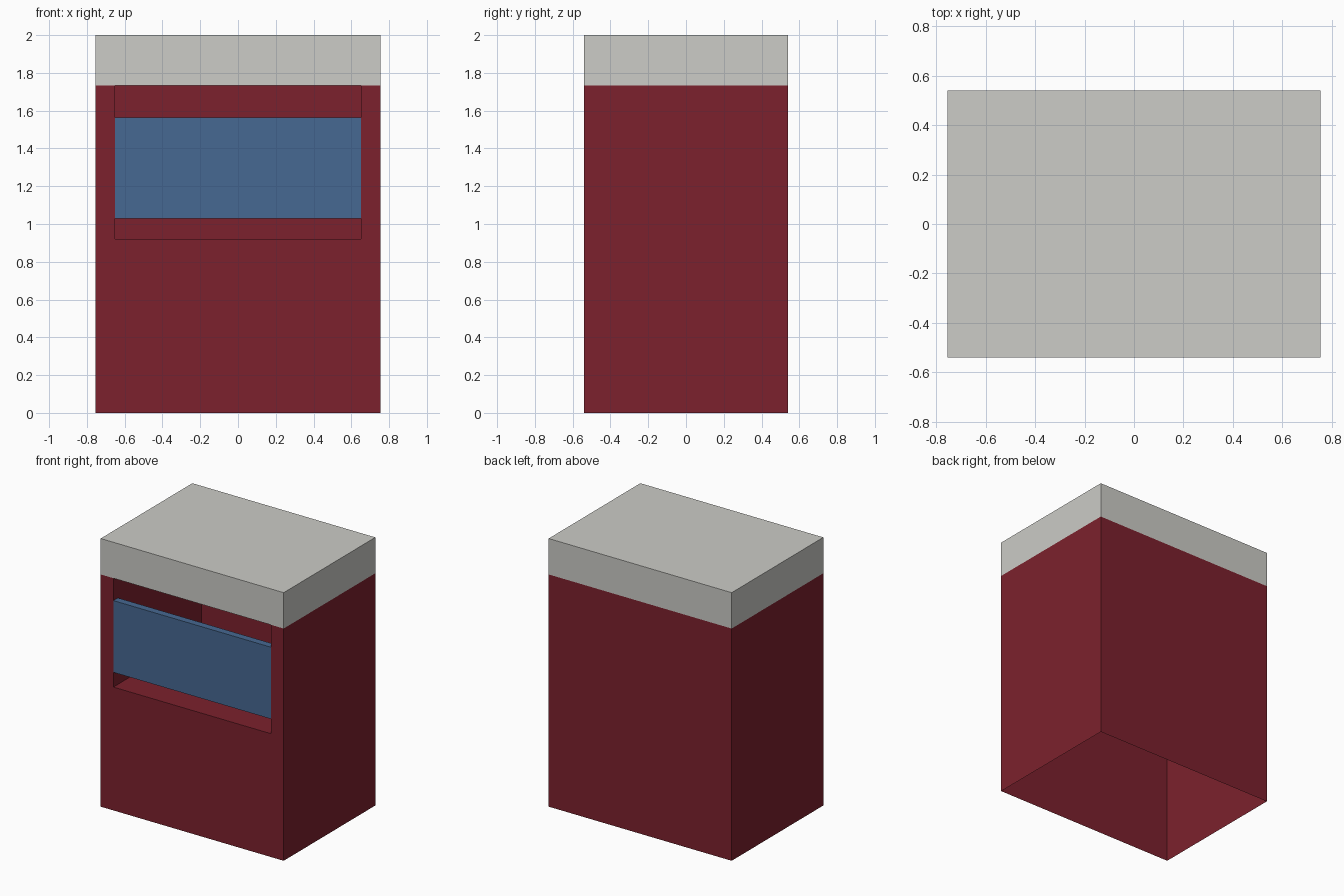
import bpy, bmesh

if "Cube" in bpy.data.objects:
    bpy.data.objects.remove(bpy.data.objects["Cube"])

W, D, H = 0.755, 0.54, 2.0          # half width, half depth, height
BAND = 1.732                        # lower edge of the pale top band
OX, OZ0, OZ1, OY = 0.65, 0.92, BAND, 0.50   # chute opening and its back


def material(name, rgb):
    m = bpy.data.materials.new(name)
    lin = [((c / 255 + 0.055) / 1.055) ** 2.4 for c in rgb]
    m.diffuse_color = (*lin, 1)
    m.use_nodes = True
    m.node_tree.nodes["Principled BSDF"].inputs["Base Color"].default_value = m.diffuse_color
    return m


red = material("dark red", (124, 33, 45))
pale = material("pale grey", (204, 204, 199))
blue = material("blue", (70, 104, 146))


def shell(name, mat, quads):
    """Thin sheet object from four-cornered faces."""
    bm = bmesh.new()
    for q in quads:
        bm.faces.new([bm.verts.new(p) for p in q])
    bmesh.ops.remove_doubles(bm, verts=bm.verts, dist=1e-5)
    me = bpy.data.meshes.new(name)
    bm.to_mesh(me)
    bm.free()
    me.materials.append(mat)
    ob = bpy.data.objects.new(name, me)
    bpy.context.collection.objects.link(ob)
    return ob


def front(x0, x1, z0, z1, y):
    """Wall piece facing -y."""
    return [(x0, y, z0), (x1, y, z0), (x1, y, z1), (x0, y, z1)]


def side(x, y0, y1, z0, z1):
    """Wall piece facing +x when y0 < y1, -x when reversed."""
    return [(x, y0, z0), (x, y1, z0), (x, y1, z1), (x, y0, z1)]


def level(x, y0, y1, z):
    """Horizontal piece facing up when y0 < y1, down when reversed."""
    return [(-x, y0, z), (x, y0, z), (x, y1, z), (-x, y1, z)]


def three_walls(z0, z1):
    return [side(W, -D, D, z0, z1), side(-W, D, -D, z0, z1),
            front(W, -W, z0, z1, D)]


# body: open underneath, front wall framed around the chute opening
shell("body", red, three_walls(0, BAND) + [
    front(-W, W, 0, OZ0, -D),
    front(-W, -OX, OZ0, BAND, -D),
    front(OX, W, OZ0, BAND, -D)])

# top band with roof
shell("top_band", pale, three_walls(BAND, H) + [
    front(-W, W, BAND, H, -D), level(W, -D, D, H)])

# chute recess: back, sides, floor and ceiling facing inwards
shell("chute_recess", red, [
    front(-OX, OX, OZ0, OZ1, OY),
    side(-OX, -D, OY, OZ0, OZ1), side(OX, OY, -D, OZ0, OZ1),
    level(OX, -D, OY, OZ0), level(OX, OY, -D, OZ1)])

# flap hanging across the opening
P0, P1, PT = 1.03, 1.565, 0.053
shell("flap", blue, [
    front(-OX, OX, P0, P1, -D), front(OX, -OX, P0, P1, -D + PT),
    side(OX, -D, -D + PT, P0, P1), side(-OX, -D + PT, -D, P0, P1),
    level(OX, -D, -D + PT, P1), level(OX, -D + PT, -D, P0)])
